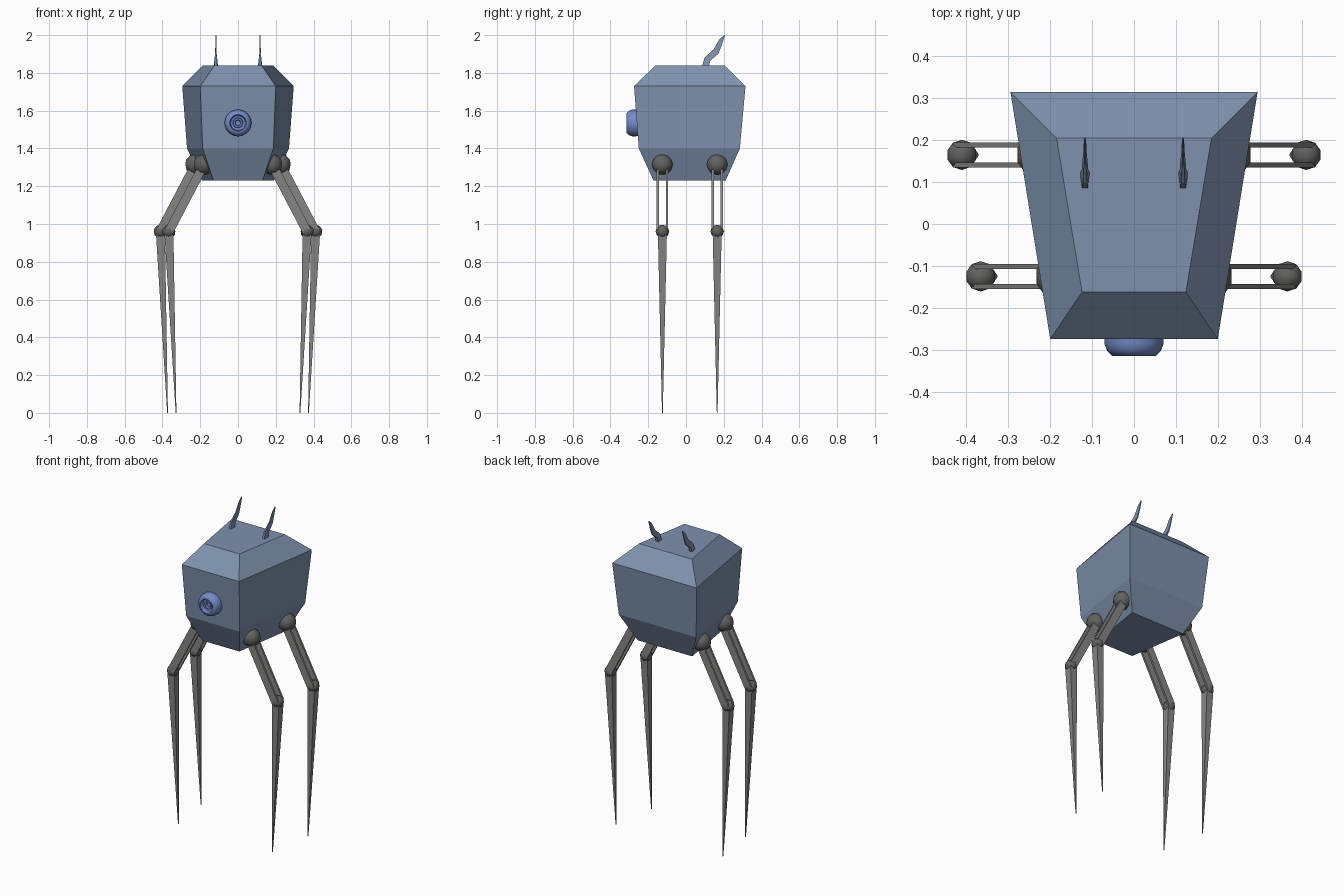
import bpy, bmesh, math
from mathutils import Vector, Matrix

if "Cube" in bpy.data.objects:
    bpy.data.objects.remove(bpy.data.objects["Cube"])


def material(name, rgb):
    m = bpy.data.materials.new(name)
    m.diffuse_color = (*rgb, 1)
    m.use_nodes = True
    m.node_tree.nodes["Principled BSDF"].inputs["Base Color"].default_value = m.diffuse_color
    return m


BODY = material("slate blue", (0.21, 0.285, 0.42))
EYE = material("lens blue", (0.17, 0.26, 0.58))
LEG = material("leg grey", (0.235, 0.235, 0.23))
JOINT = material("joint dark grey", (0.12, 0.12, 0.115))


def finish(name, bm, mat, mirror=False, smooth=False):
    bmesh.ops.recalc_face_normals(bm, faces=bm.faces[:])
    me = bpy.data.meshes.new(name)
    bm.to_mesh(me)
    bm.free()
    me.materials.append(mat)
    ob = bpy.data.objects.new(name, me)
    bpy.context.collection.objects.link(ob)
    if mirror:
        ob.modifiers.new("mirror", "MIRROR")
    if smooth:
        bpy.ops.object.select_all(action="DESELECT")
        ob.select_set(True)
        bpy.context.view_layer.objects.active = ob
        bpy.ops.object.shade_smooth_by_angle(angle=math.radians(50))
    return ob


def loft(bm, rings):
    """Skin a list of equal-length point loops and cap both ends."""
    loops = [[bm.verts.new(p) for p in ring] for ring in rings]
    n = len(loops[0])
    for a, b in zip(loops, loops[1:]):
        for i in range(n):
            j = (i + 1) % n
            bm.faces.new((a[i], a[j], b[j], b[i]))
    bm.faces.new(loops[0])
    bm.faces.new(loops[-1])


def rect(c, u, v):
    """Rectangle around c with half-extent vectors u and v."""
    c, u, v = Vector(c), Vector(u), Vector(v)
    return [c - u - v, c + u - v, c + u + v, c - u + v]


# Body: stacked trapezoids (z, front y, front half width, back y, back half width)
levels = [(1.23, -0.172, 0.13, 0.21, 0.19), (1.40, -0.25, 0.187, 0.285, 0.27),
          (1.73, -0.275, 0.20, 0.315, 0.295), (1.84, -0.162, 0.124, 0.205, 0.185)]
bm = bmesh.new()
loft(bm, [[(-fw, fy, z), (fw, fy, z), (bw, by, z), (-bw, by, z)]
          for z, fy, fw, by, bw in levels])
finish("body", bm, BODY)

# Eye: turned profile (radius, y) with a dished front and a small inner ring
profile = [(0.07, -0.25), (0.071, -0.285), (0.064, -0.303), (0.052, -0.315),
           (0.044, -0.315), (0.039, -0.292), (0.027, -0.288), (0.025, -0.300),
           (0.017, -0.300), (0.013, -0.289)]
bm = bmesh.new()
N = 24
loft(bm, [[(r * math.cos(2 * math.pi * i / N), y, 1.535 + r * math.sin(2 * math.pi * i / N))
           for i in range(N)] for r, y in profile])
finish("eye", bm, EYE, smooth=True)

# Antennae: bent tapering horns (rear-low point, front-high point, half width)
horn = [((0.119, 1.825), (0.082, 1.825), 0.013), ((0.129, 1.865), (0.098, 1.881), 0.008),
        ((0.172, 1.902), (0.145, 1.923), 0.004), ((0.192, 1.955), (0.177, 1.978), 0.003),
        ((0.206, 1.998), (0.202, 2.0), 0.002)]
bm = bmesh.new()
loft(bm, [[(0.117 - w, r[0], r[1]), (0.117 + w, r[0], r[1]),
           (0.117 + w * 0.6, f[0], f[1]), (0.117 - w * 0.6, f[0], f[1])] for r, f, w in horn])
finish("antennae", bm, BODY, mirror=True)

# Legs: hip ball, paired thigh bars, knee ball and spiked shin, mirrored left/right
for side, dx, y in (("front", 0.0, -0.125), ("rear", 0.045, 0.165)):
    hip = Vector((0.18 + dx, y, 1.315))
    knee = Vector((0.366 + dx, y, 0.96))
    foot = Vector((0.328 + dx, y, 0.0))

    for part, c, r in (("hips", hip, 0.056), ("knees", knee, 0.036)):
        bm = bmesh.new()
        bmesh.ops.create_icosphere(bm, subdivisions=2, radius=r, matrix=Matrix.Translation(c))
        finish(f"{side}_{part}", bm, JOINT, mirror=True, smooth=True)

    across = (knee - hip).normalized().cross(Vector((0, 1, 0)))
    bm = bmesh.new()
    for s in (-1, 1):
        off = Vector((0, s * 0.024, 0))
        loft(bm, [rect(p + off, across * 0.024, (0, 0.006, 0)) for p in (hip, knee)])
    finish(f"{side}_thighs", bm, LEG, mirror=True)

    bm = bmesh.new()
    loft(bm, [rect(knee, (0.024, 0, 0), (0, 0.024, 0)),
              rect(foot, (0.002, 0, 0), (0, 0.002, 0))])
    finish(f"{side}_shins", bm, LEG, mirror=True)
